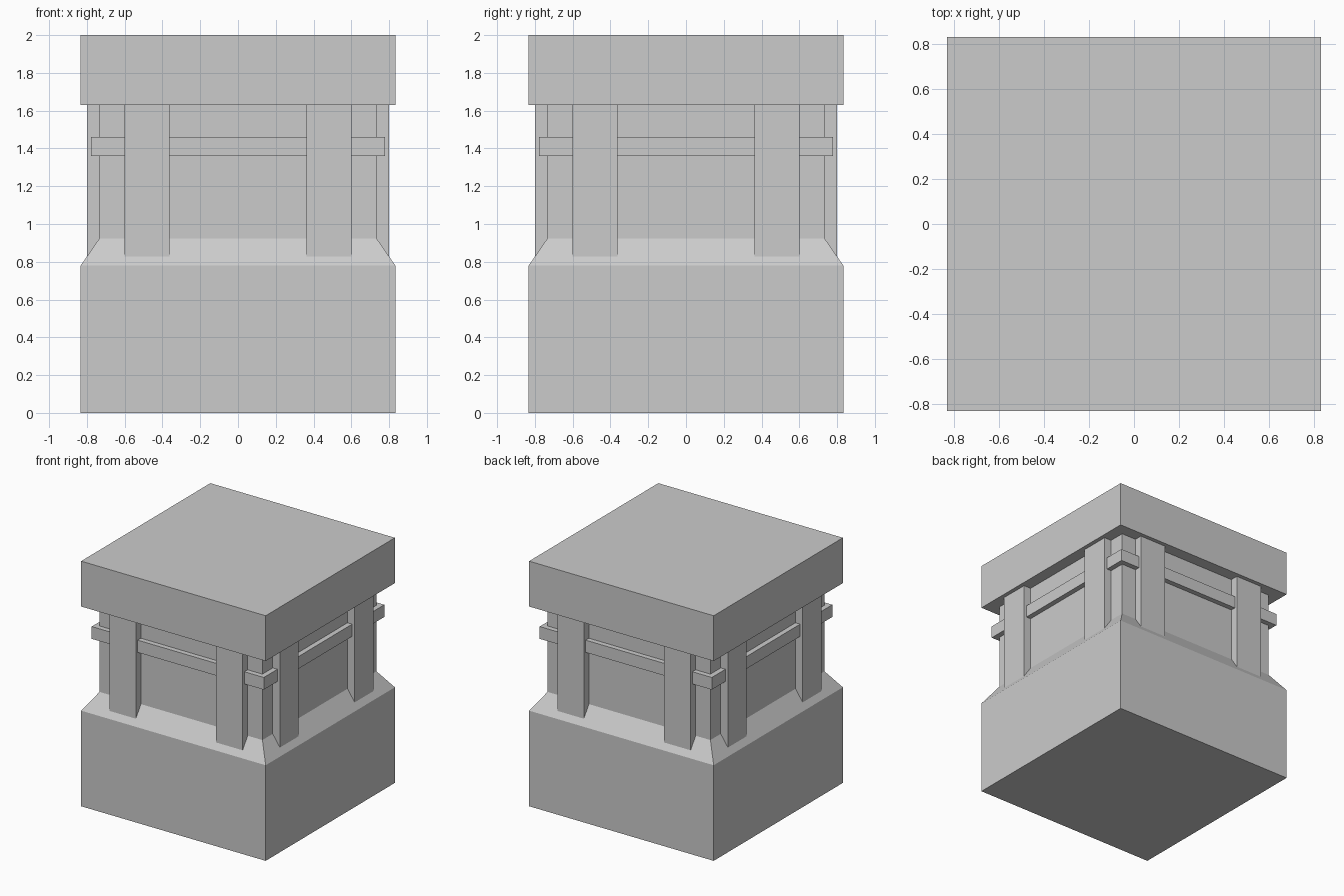
import bpy, bmesh
from math import pi
from mathutils import Matrix

if "Cube" in bpy.data.objects:
    bpy.data.objects.remove(bpy.data.objects["Cube"])


def finish(name, bm):
    bmesh.ops.recalc_face_normals(bm, faces=bm.faces[:])
    mesh = bpy.data.meshes.new(name)
    bm.to_mesh(mesh)
    bm.free()
    obj = bpy.data.objects.new(name, mesh)
    bpy.context.collection.objects.link(obj)
    return obj


def square_stack(name, profile):
    """Solid with square cross-sections, from (half width, z) pairs."""
    bm = bmesh.new()
    rings = [[bm.verts.new((sx * w, sy * w, z))
              for sx, sy in ((-1, -1), (1, -1), (1, 1), (-1, 1))]
             for w, z in profile]
    for a, b in zip(rings, rings[1:]):
        for i in range(4):
            j = (i + 1) % 4
            bm.faces.new((a[i], a[j], b[j], b[i]))
    bm.faces.new(rings[0])
    bm.faces.new(rings[-1])
    return finish(name, bm)


def post(name, x, turn):
    """Upright whose foot follows the sloped shoulder of the base."""
    bm = bmesh.new()
    outline = [(-0.80, 0.826), (-0.80, 1.63), (-0.73, 1.63), (-0.73, 0.92)]
    face = bm.faces.new([bm.verts.new((x - 0.12, y, z)) for y, z in outline])
    ext = bmesh.ops.extrude_face_region(bm, geom=[face], use_keep_orig=True)
    verts = [v for v in ext["geom"] if isinstance(v, bmesh.types.BMVert)]
    bmesh.ops.translate(bm, verts=verts, vec=(0.24, 0, 0))
    bm.transform(Matrix.Rotation(turn, 4, 'Z'))
    return finish(name, bm)


# Plinth with chamfered shoulder and recessed core
square_stack("base_and_core", [(0.833, 0), (0.833, 0.78), (0.735, 0.922), (0.735, 1.63)])
# Overhanging top slab
square_stack("cap", [(0.833, 1.63), (0.833, 2.0)])
# Horizontal rail running round the core
square_stack("rail", [(0.777, 1.36), (0.777, 1.46)])
# Two posts on each of the four sides
for side, label in enumerate(("front", "right", "back", "left")):
    for x, hand in ((-0.482, "a"), (0.482, "b")):
        post(f"post_{label}_{hand}", x, side * pi / 2)
